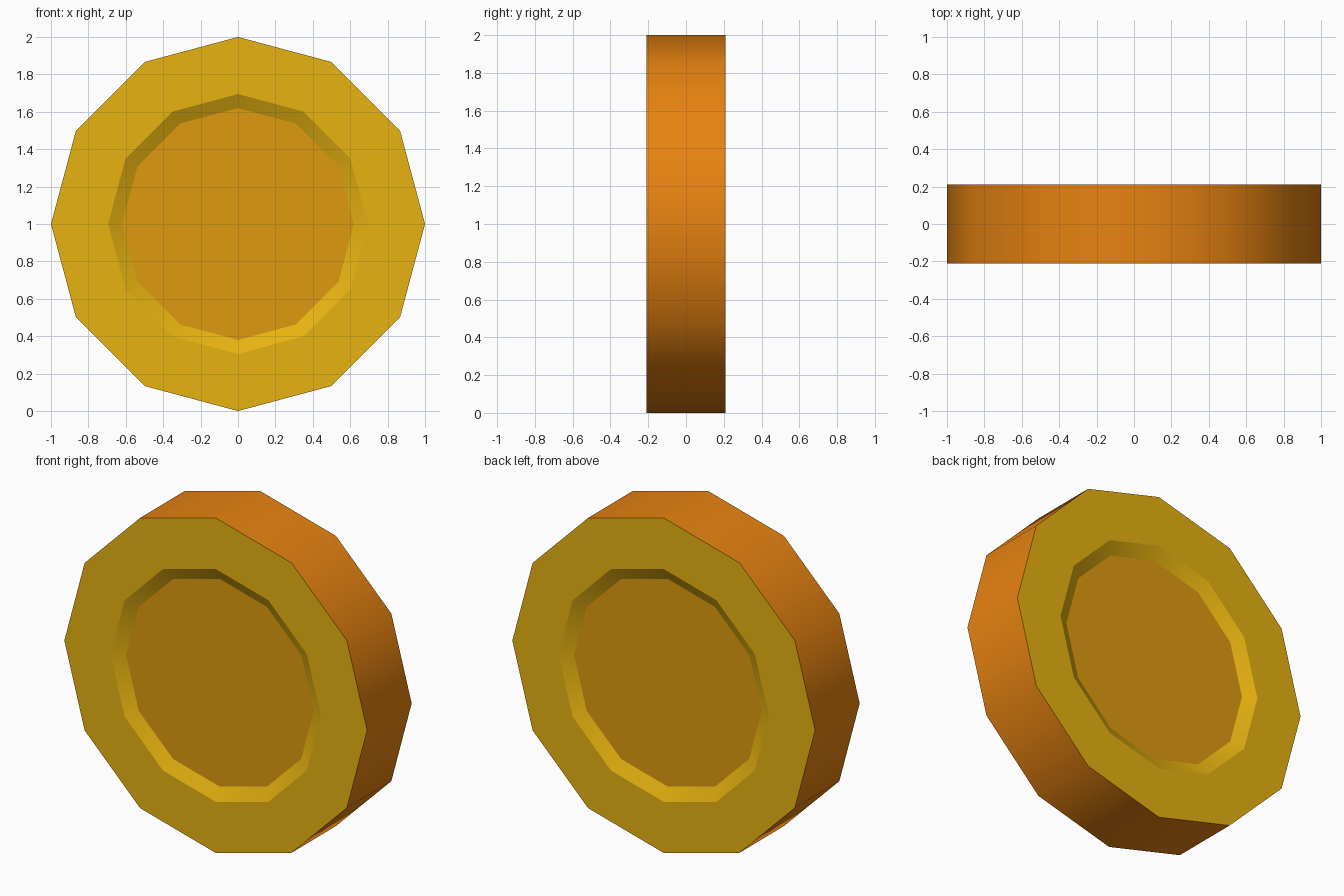
import bpy, bmesh, math

if "Cube" in bpy.data.objects:
    bpy.data.objects.remove(bpy.data.objects["Cube"])

SIDES = 12


def material(name, srgb):
    mat = bpy.data.materials.new(name)
    lin = [((c / 255 + 0.055) / 1.055) ** 2.4 if c > 10 else c / 255 / 12.92 for c in srgb]
    mat.diffuse_color = (*lin, 1)
    mat.use_nodes = True
    mat.node_tree.nodes["Principled BSDF"].inputs["Base Color"].default_value = mat.diffuse_color
    return mat


mesh = bpy.data.meshes.new("coin")
for name, rgb in (("gold", (238, 184, 17)), ("dark gold", (223, 155, 14)), ("orange", (238, 135, 17))):
    mesh.materials.append(material(name, rgb))
GOLD, DARK, ORANGE = range(3)

# Half profile (radius, y): recessed floor edge, recess lip, outer edge, mirrored to the back
half = [(0.62, -0.17), (0.695, -0.21), (1.0, -0.21)]
profile = half + [(r, -y) for r, y in reversed(half)]

bm = bmesh.new()
rings = []
for r, y in profile:
    angles = [2 * math.pi * i / SIDES for i in range(SIDES)]
    rings.append([bm.verts.new((r * math.cos(a), y, 1 + r * math.sin(a))) for a in angles])

# Bands: sloped recess wall, flat face, outer rim, then the same on the back
for a, b, mat in zip(rings, rings[1:], (GOLD, GOLD, ORANGE, GOLD, GOLD)):
    for i in range(SIDES):
        j = (i + 1) % SIDES
        bm.faces.new((a[i], a[j], b[j], b[i])).material_index = mat

# Recessed floors
for ring in (rings[0], rings[-1]):
    bm.faces.new(ring).material_index = DARK

bmesh.ops.recalc_face_normals(bm, faces=bm.faces)

# Smooth around the axis, sharp along every ring
for f in bm.faces:
    f.smooth = True
for e in bm.edges:
    e.smooth = abs(e.verts[0].co.y - e.verts[1].co.y) > 1e-4

bm.to_mesh(mesh)
bm.free()
bpy.context.collection.objects.link(bpy.data.objects.new("coin", mesh))
